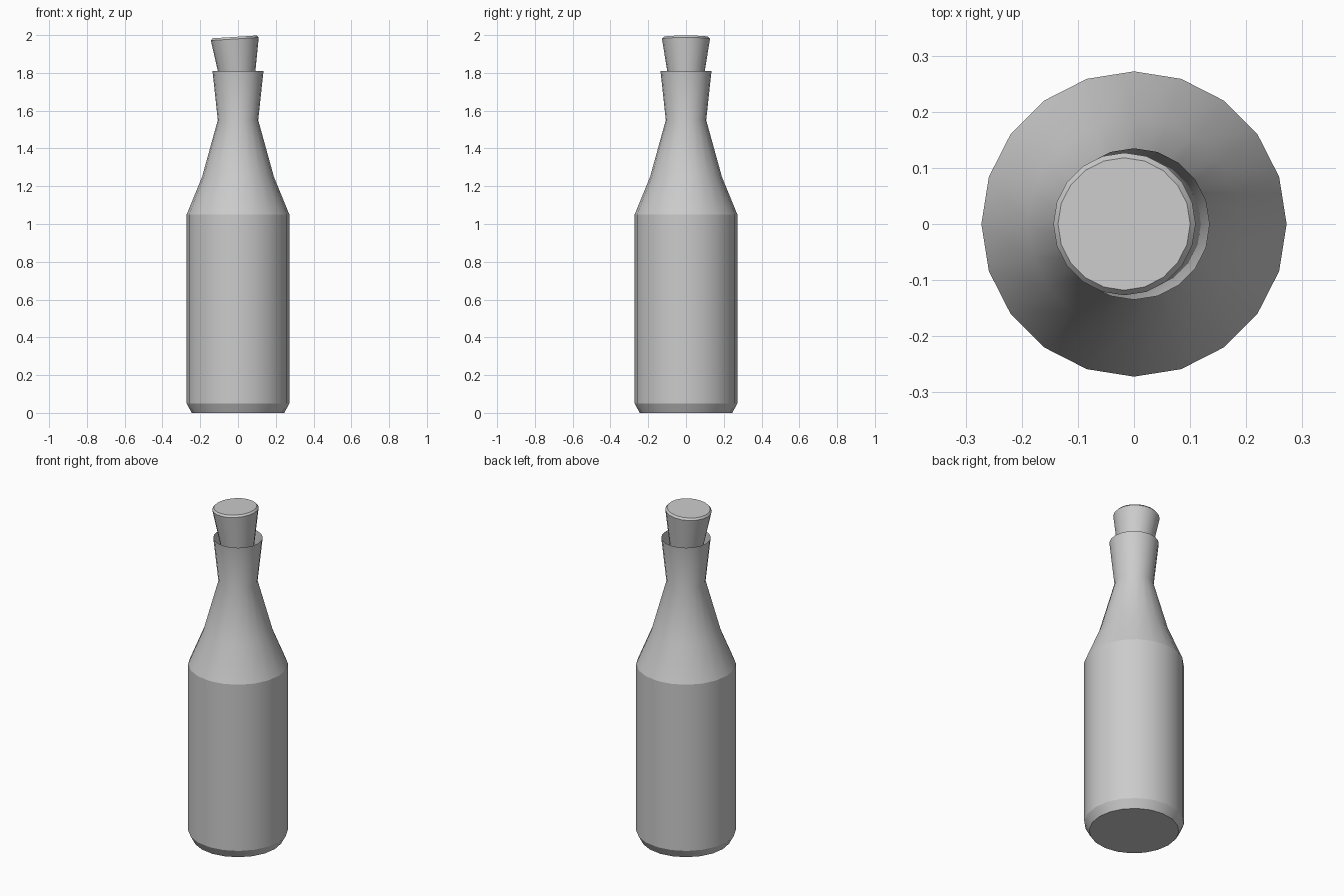
import bpy, bmesh
from math import cos, sin, pi, radians

if "Cube" in bpy.data.objects:
    bpy.data.objects.remove(bpy.data.objects["Cube"])

SIDES = 20

def lathe(name, profile, cap_bottom=True, cap_top=False, smooth=30):
    """Revolve a (radius, z) profile around z."""
    bm = bmesh.new()
    rings = [[bm.verts.new((r * cos(2 * pi * i / SIDES), r * sin(2 * pi * i / SIDES), z))
              for i in range(SIDES)] for r, z in profile]
    for a, b in zip(rings, rings[1:]):
        for i in range(SIDES):
            j = (i + 1) % SIDES
            bm.faces.new((a[i], a[j], b[j], b[i]))
    if cap_bottom:
        bm.faces.new(rings[0][::-1])
    if cap_top:
        bm.faces.new(rings[-1])
    mesh = bpy.data.meshes.new(name)
    bm.to_mesh(mesh)
    bm.free()
    ob = bpy.data.objects.new(name, mesh)
    bpy.context.collection.objects.link(ob)
    bpy.ops.object.select_all(action='DESELECT')
    ob.select_set(True)
    bpy.context.view_layer.objects.active = ob
    bpy.ops.object.shade_smooth_by_angle(angle=radians(smooth))
    return ob

# Bottle: chamfered base, straight body, shoulder, flared open neck
lathe("bottle", [(0.245, 0.0), (0.272, 0.05), (0.272, 1.05), (0.19, 1.25),
                 (0.107, 1.55), (0.135, 1.81)], smooth=22)

# Cork: tapered plug with a bevelled top, leaning slightly to the left
cork = lathe("cork", [(0.083, 0.0), (0.127, 0.27), (0.118, 0.281)], cap_top=True)
cork.location = (0, 0, 1.71)
cork.rotation_euler = (0, radians(-3.6), 0)
